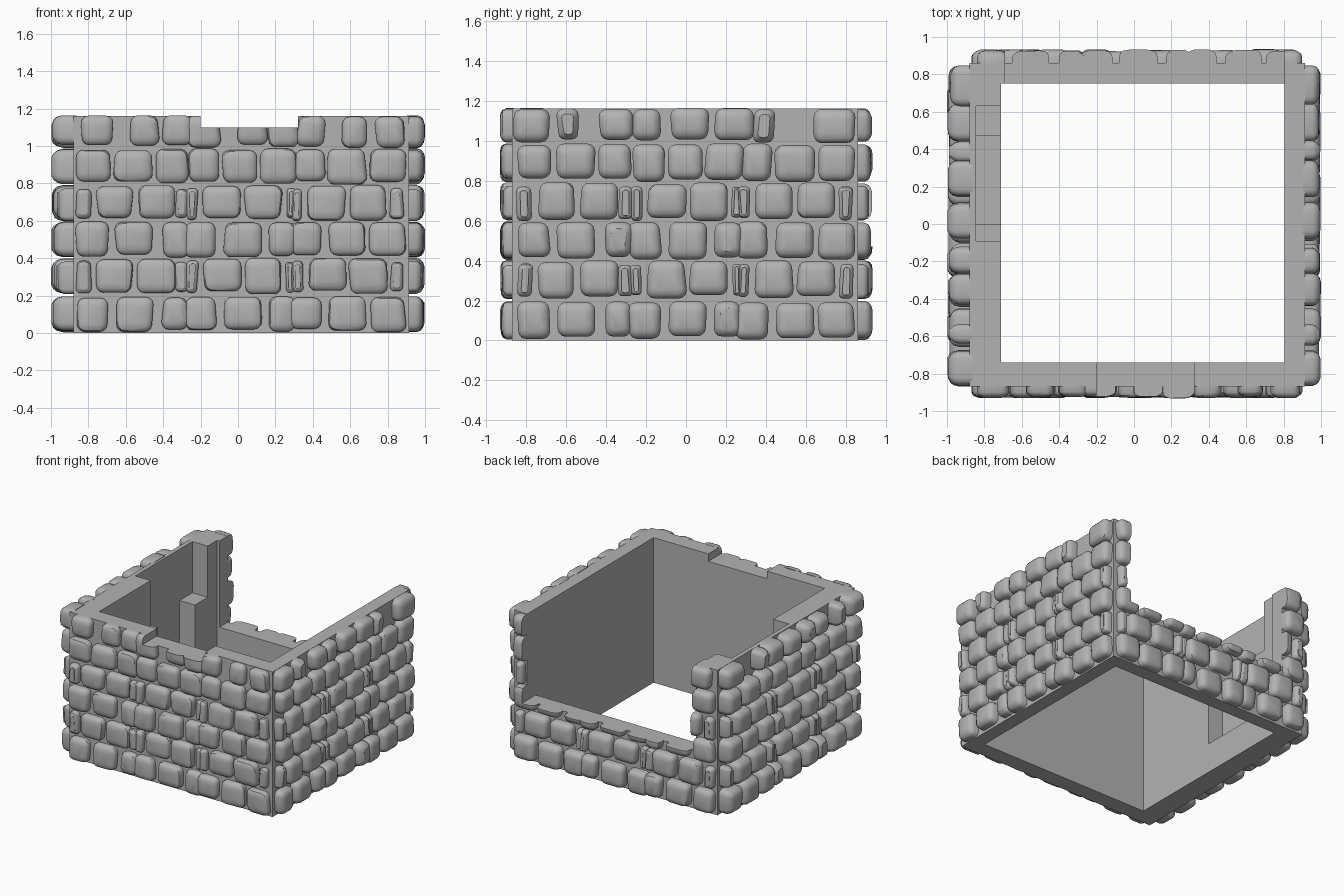
import bpy, bmesh, math, random
from mathutils import Vector

random.seed(4)
if "Cube" in bpy.data.objects:
    bpy.data.objects.remove(bpy.data.objects["Cube"], do_unlink=True)

stone = bpy.data.materials.new("grey_stone")
stone.use_nodes = True
GREY = (0.45, 0.45, 0.45, 1)
stone.diffuse_color = GREY
stone.node_tree.nodes["Principled BSDF"].inputs["Base Color"].default_value = GREY


def finish(bm, name):
    bmesh.ops.recalc_face_normals(bm, faces=bm.faces)
    mesh = bpy.data.meshes.new(name)
    bm.to_mesh(mesh)
    bm.free()
    obj = bpy.data.objects.new(name, mesh)
    bpy.context.collection.objects.link(obj)
    mesh.materials.append(stone)
    return obj


def box(name, x, y, z):
    bm = bmesh.new()
    bmesh.ops.create_cube(bm, size=1)
    for v in bm.verts:
        v.co = [(lo + hi) / 2 + c * (hi - lo) for c, (lo, hi) in zip(v.co, (x, y, z))]
    return finish(bm, name)


def select(obj):
    bpy.ops.object.select_all(action="DESELECT")
    obj.select_set(True)
    bpy.context.view_layer.objects.active = obj


def cut(obj, x, y, z):
    """Remove a box-shaped region from an object."""
    cutter = box("cutter", x, y, z)
    cutter.hide_render = True
    mod = obj.modifiers.new("cut", "BOOLEAN")
    mod.operation = "DIFFERENCE"
    mod.solver = "EXACT"
    mod.use_self = True
    mod.object = cutter
    select(obj)
    bpy.ops.object.modifier_apply(modifier=mod.name)
    bpy.data.objects.remove(cutter, do_unlink=True)


def add_stone(bm, place, u, z, depth):
    """Pillow-shaped block: stacked rounded rectangles that shrink outwards."""
    cu, cz = sum(u) / 2, sum(z) / 2
    hu, hz = (u[1] - u[0]) / 2, (z[1] - z[0]) / 2
    radius = min(0.04, hu * 0.55)
    depth *= random.uniform(0.85, 1)
    tilt_u, tilt_z = random.uniform(-0.04, 0.04), random.uniform(-0.04, 0.04)
    skew = [random.uniform(0, 0.012) for _ in range(4)]
    rings = []
    for inset, level in ((0, -0.15), (0, 0.5), (0.007, 0.74), (0.022, 0.9), (hu * 0.45, 1)):
        r = max(radius - inset * 0.5, 0.012)
        ring = []
        for corner in range(4):
            su, sz = ((1, 1), (-1, 1), (-1, -1), (1, -1))[corner]
            for step in range(4):
                a = math.radians(corner * 90 + step * 30)
                w = hu - inset - r - skew[corner]
                h = max(hz - inset - r, 0.01)
                du = su * w + r * math.cos(a)
                dz = sz * h + r * math.sin(a)
                d = depth * level
                if level > 0.6:
                    d += min(du * tilt_u + dz * tilt_z, depth * (1 - level))
                ring.append(bm.verts.new(place(cu + du, cz + dz, d)))
        rings.append(ring)
    for low, high in zip(rings, rings[1:]):
        for i in range(len(low)):
            j = (i + 1) % len(low)
            bm.faces.new((low[i], low[j], high[j], high[i]))
    bm.faces.new(rings[0][::-1])
    bm.faces.new(rings[-1])


# Wall core: a square shell, with stepped recess, notch and low back wall
core = box("wall_core", (-0.88, 0.915), (-0.87, 0.86), (0, 1.16))
cut(core, (-0.71, 0.805), (-0.74, 0.75), (-1, 2))
BACK_GAP = (-0.69, 0.805), (0.7, 1.1), (0.47, 2)
FRONT_NOTCH = (-0.2, 0.32), (-1.1, -0.7), (1.1, 2)
cut(core, *BACK_GAP)
cut(core, *FRONT_NOTCH)
cut(core, (-0.845, -0.6), (-0.09, 0.63), (0.75, 2))
cut(core, (-0.845, -0.6), (0, 0.47), (0.24, 2))

# Stone courses: spans along the wall in hundredths
WIDE = [(-87, -69), (-66, -45), (-41, -26), (-29, -11), (-8, 13), (16, 31),
        (27, 45), (48, 69), (70, 90)]
NARROW = [(-87, -78), (-76, -56), (-54, -33), (-34, -26), (-28, -21), (-19, 2),
          (3, 24), (25, 31), (28, 35), (37, 58), (59, 80), (81, 89)]
TIGHT = [(-87, -68), (-67, -45), (-45, -26), (-27, -9), (-9, 11), (11, 32),
         (30, 47), (47, 69), (70, 90)]
TOP = [(-84, -66), (-58, -42), (-41, -24), (-28, -9), (-1, 16), (15, 33),
       (31, 47), (55, 70), (73, 90)]
SIDE_TOP = [(-89, -69), (-66, -54), (-44, -25), (-27, -11), (-7, 14), (16, 38),
            (36, 48), (67, 90)]
BOTTOMS = (0.01, 0.215, 0.41, 0.605, 0.8, 0.995)


def stone_wall(name, place, depth, top, scale, shift):
    bm = bmesh.new()
    for row, spans in enumerate((WIDE, NARROW, WIDE, NARROW, TIGHT, top)):
        for a, b in spans:
            u = [c / 100 * scale + shift for c in (a, b)]
            base = BOTTOMS[row] + random.uniform(-0.008, 0.012)
            height = BOTTOMS[row] + (0.168 if row == 5 else 0.185) + random.uniform(-0.008, 0.002)
            if b - a < 11:
                height -= 0.015
            add_stone(bm, place, u, (base, height), depth * (0.85 if b - a < 11 else 1))
    return finish(bm, name)


front = stone_wall("front_stones", lambda u, z, d: Vector((u, -0.87 - d, z)), 0.062, TOP, 1, 0)
back = stone_wall("back_stones", lambda u, z, d: Vector((u, 0.86 + d, z)), 0.075, TOP, 1, 0)
left = stone_wall("left_stones", lambda u, z, d: Vector((0.915 + d, u, z)), 0.085, SIDE_TOP, 0.96, -0.015)
right = stone_wall("right_stones", lambda u, z, d: Vector((-0.88 - d, u, z)), 0.12, SIDE_TOP, 0.96, -0.015)

# Trim the stones to the notch and the low back wall
cut(front, *FRONT_NOTCH)
cut(back, *BACK_GAP)

for wall in (front, back, left, right):
    select(wall)
    bpy.ops.object.shade_smooth_by_angle(angle=math.radians(35))
